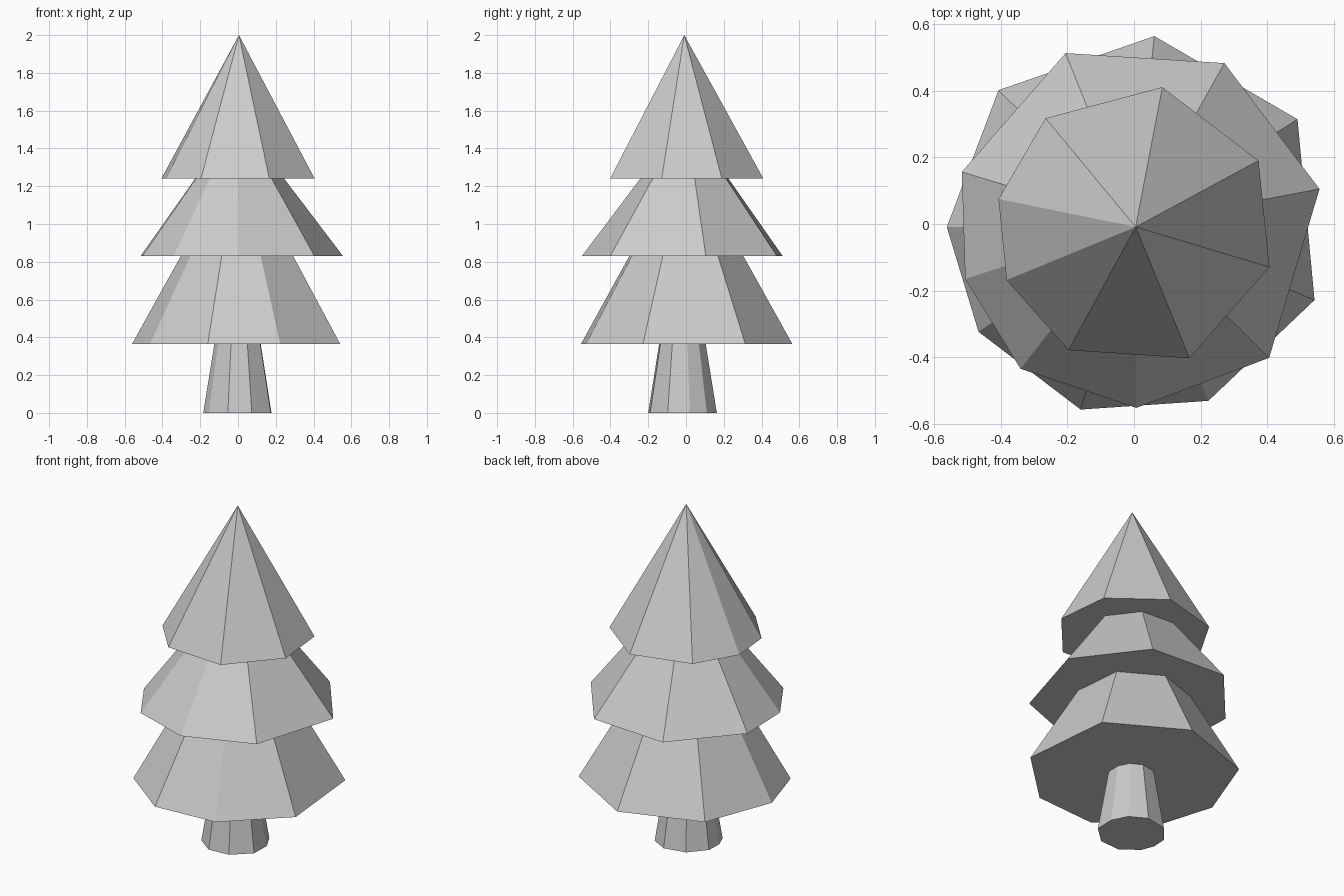
import bpy

if "Cube" in bpy.data.objects:
    bpy.data.objects.remove(bpy.data.objects["Cube"])


def tapered(name, outline, z0, z1, scale, centre=(0, 0)):
    """Flat-faced tapered solid: outline at z0, shrunk about centre at z1 (scale 0 = pointed)."""
    cx, cy = centre
    n = len(outline)
    verts = [(x, y, z0) for x, y in outline]
    faces = [list(range(n))[::-1]]
    if scale == 0:
        verts.append((cx, cy, z1))
        faces += [(i, (i + 1) % n, n) for i in range(n)]
    else:
        # the open top is hidden against the underside of the part above
        verts += [(cx + (x - cx) * scale, cy + (y - cy) * scale, z1) for x, y in outline]
        faces += [(i, (i + 1) % n, n + (i + 1) % n, n + i) for i in range(n)]
    mesh = bpy.data.meshes.new(name)
    mesh.from_pydata(verts, [], faces)
    mesh.update()
    obj = bpy.data.objects.new(name, mesh)
    bpy.context.collection.objects.link(obj)
    return obj


# Hand-cut, slightly irregular outlines, counter-clockwise from above
trunk = [(-.155, -.125), (-.054, -.2), (.073, -.19), (.174, -.097), (.177, .02),
         (.13, .11), (.034, .163), (-.096, .137), (-.18, .04), (-.184, -.05)]
lower = [(-.406, .401), (-.561, -.009), (-.466, -.323), (-.16, -.556),
         (.223, -.53), (.541, -.228), (.49, .314), (.061, .563)]
middle = [(-.205, .512), (-.516, .156), (-.506, -.165), (-.34, -.434),
          (.007, -.551), (.405, -.401), (.556, .105), (.271, .482)]
upper = [(.085, .41), (-.265, .317), (-.406, .075), (-.382, -.168),
         (-.196, -.378), (.166, -.402), (.406, -.129), (.373, .19)]

# Trunk and three tiers of foliage
tapered("trunk", trunk, 0, .365, .68, (0, -.02))
tapered("lower_foliage", lower, .365, .83, .54)
tapered("middle_foliage", middle, .83, 1.24, .44)
tapered("upper_foliage", upper, 1.24, 2, 0, (.005, -.009))
